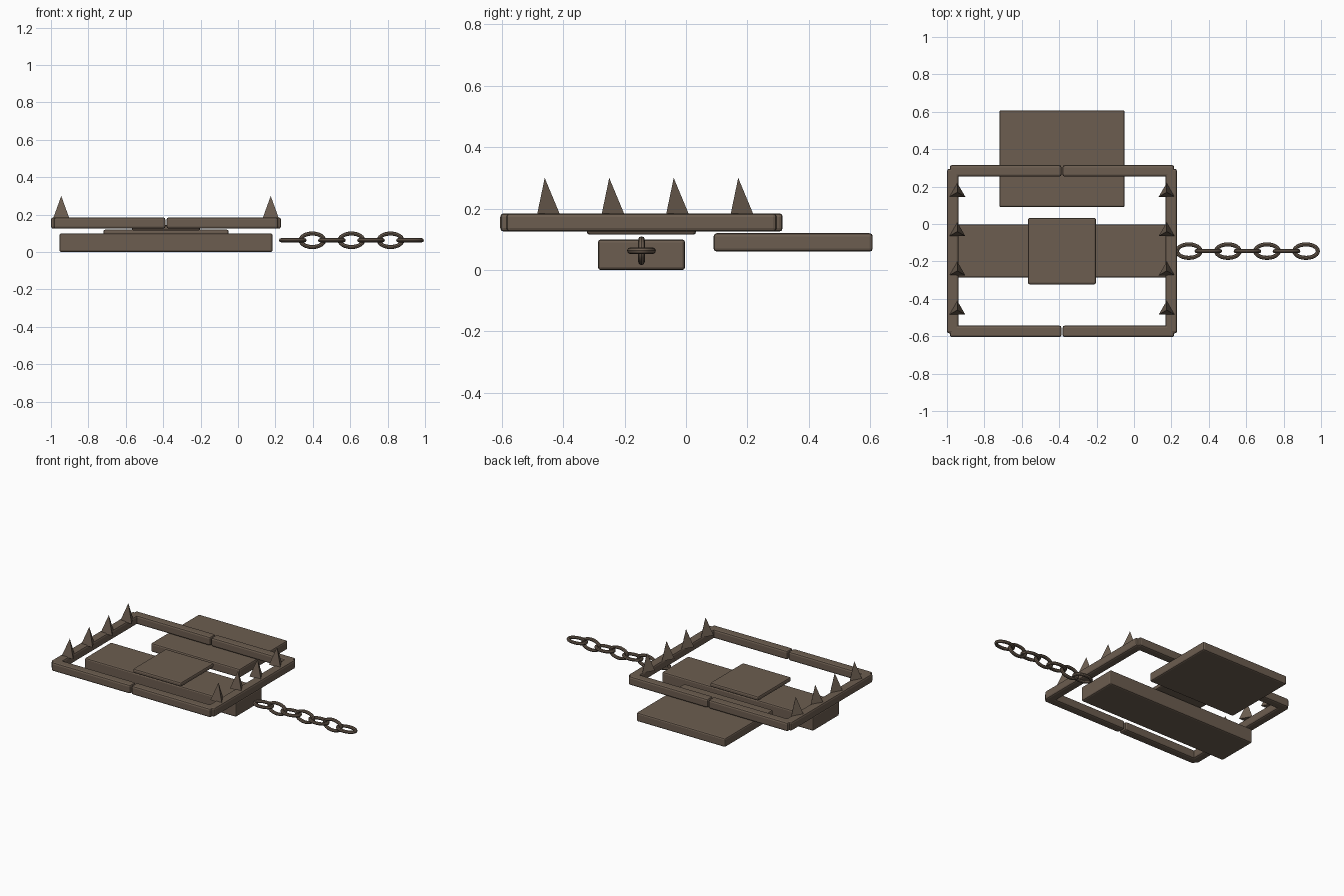
import bpy
from math import pi

cube = bpy.data.objects.get("Cube")
if cube:
    bpy.data.objects.remove(cube, do_unlink=True)

metal = bpy.data.materials.new("aged_metal")
metal.use_nodes = True
colour = (0.15, 0.11, 0.08, 1)
metal.diffuse_color = colour
metal.node_tree.nodes["Principled BSDF"].inputs["Base Color"].default_value = colour

CX, CY = -0.385, -0.145  # centre of the trap body


def finish(name):
    obj = bpy.context.object
    obj.name = name
    obj.data.materials.append(metal)
    return obj


def box(name, x, y, z, bevel=0.01):
    """Bevelled box from (min, max) ranges."""
    ranges = (x, y, z)
    bpy.ops.mesh.primitive_cube_add(size=1, location=[(a + b) / 2 for a, b in ranges])
    obj = finish(name)
    obj.scale = [b - a for a, b in ranges]
    bpy.ops.object.transform_apply(location=False, rotation=False, scale=True)
    mod = obj.modifiers.new("edges", "BEVEL")
    mod.width = bevel
    mod.segments = 2
    return obj


# Base beam, trigger pan and rear spring plate
box("base", (-0.955, 0.185), (-0.287, -0.003), (0, 0.10))
box("trigger_pan", (CX - 0.182, CX + 0.182), (CY - 0.178, CY + 0.178), (0.115, 0.145))
box("spring_plate", (-0.72, -0.05), (0.09, 0.608), (0.06, 0.12))

# Two mirrored jaws: a side bar, two arms and a row of spikes each
JAW_Z = (0.125, 0.185)
for side, label in ((-1, "right"), (1, "left")):
    def span(a, b):
        return sorted((CX + side * a, CX + side * b))

    box(f"{label}_jaw_bar", span(0.553, 0.615), (CY - 0.44, CY + 0.44), JAW_Z, 0.012)
    for end, place in ((-1, "front"), (1, "back")):
        arm_y = sorted((CY + end * 0.398, CY + end * 0.46))
        box(f"{label}_jaw_{place}_arm", span(0.003, 0.6), arm_y, JAW_Z, 0.012)
    for i in range(4):
        bpy.ops.mesh.primitive_cone_add(
            vertices=3, radius1=0.05, depth=0.12,
            location=(CX + side * 0.56, CY - 0.315 + 0.21 * i, 0.24))
        finish(f"{label}_spike_{i + 1}")

# Chain of oval links, alternately flat and upright
for i in range(7):
    bpy.ops.mesh.primitive_torus_add(
        major_segments=24, minor_segments=8, major_radius=0.036, minor_radius=0.011,
        location=(0.293 + 0.1045 * i, CY, 0.063))
    link = finish(f"chain_link_{i + 1}")
    # Stretch the ring's path while keeping the wire round
    for v in link.data.vertices:
        ring = (v.co.x ** 2 + v.co.y ** 2) ** 0.5
        v.co.x += 0.027 * v.co.x / ring
    link.rotation_euler.x = pi / 2 * (i % 2)
    bpy.ops.object.shade_smooth_by_angle()
